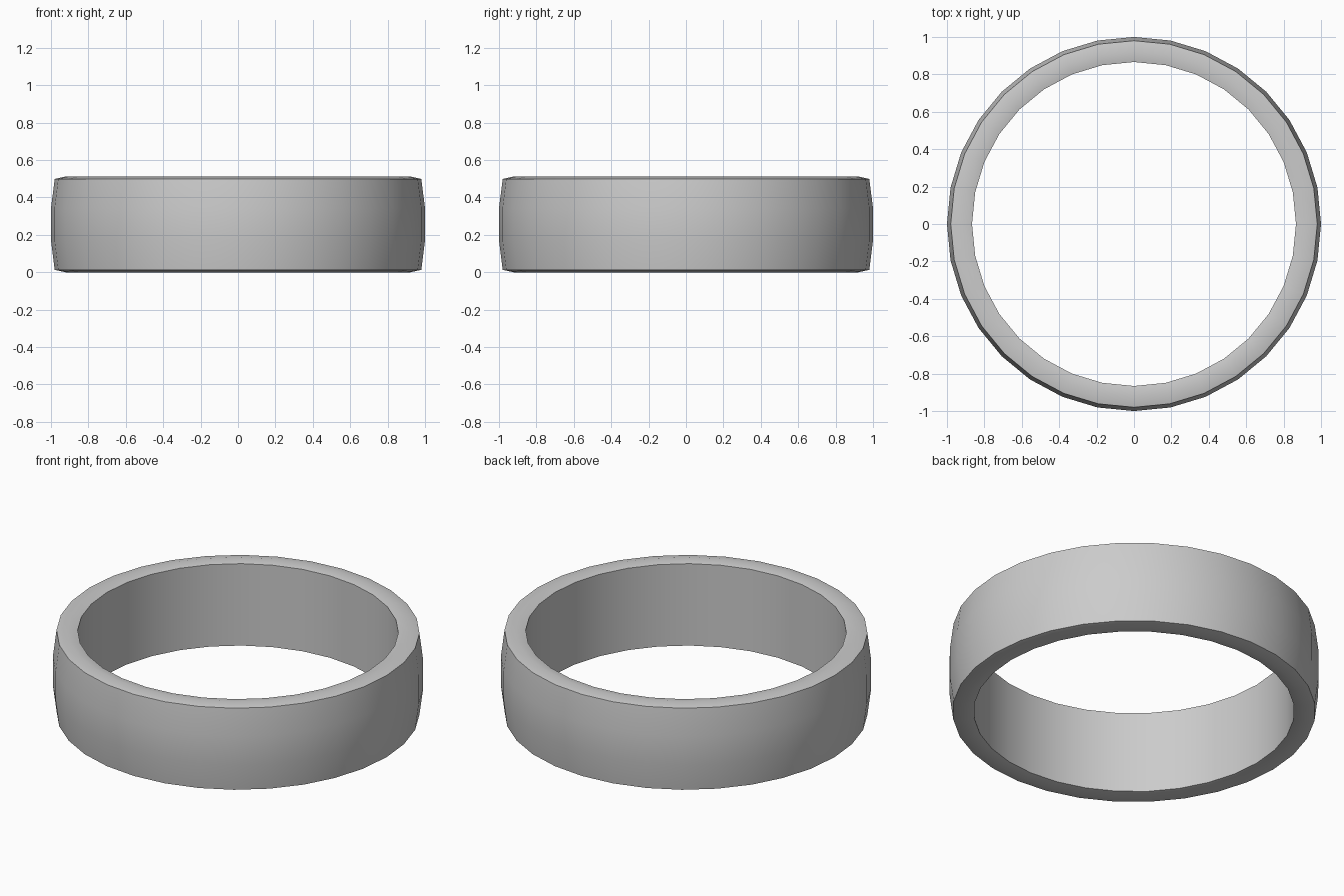
import bpy, bmesh, math

if "Cube" in bpy.data.objects:
    bpy.data.objects.remove(bpy.data.objects["Cube"])

SIDES = 32
H = 0.512  # overall height

# Cross-section (radius, z): straight bore, gently crowned rims and outer wall
profile = [
    (0.866, 0.012), (0.922, 0.0), (0.98, 0.013), (1.0, 0.17),
    (1.0, H - 0.17), (0.98, H - 0.013), (0.922, H), (0.866, H - 0.012),
]

# Ring band: revolve the closed profile around z
bm = bmesh.new()
rings = []
for i in range(SIDES):
    a = 2 * math.pi * i / SIDES
    rings.append([bm.verts.new((r * math.cos(a), r * math.sin(a), z)) for r, z in profile])
n = len(profile)
for i in range(SIDES):
    a, b = rings[i], rings[(i + 1) % SIDES]
    for j in range(n):
        k = (j + 1) % n
        bm.faces.new((a[j], b[j], b[k], a[k]))
bmesh.ops.recalc_face_normals(bm, faces=bm.faces)

mesh = bpy.data.meshes.new("ring_band")
bm.to_mesh(mesh)
bm.free()
band = bpy.data.objects.new("ring_band", mesh)
bpy.context.collection.objects.link(band)

# Smooth shading with crisp rim edges
bpy.context.view_layer.objects.active = band
band.select_set(True)
bpy.ops.object.shade_smooth_by_angle(angle=math.radians(30))
